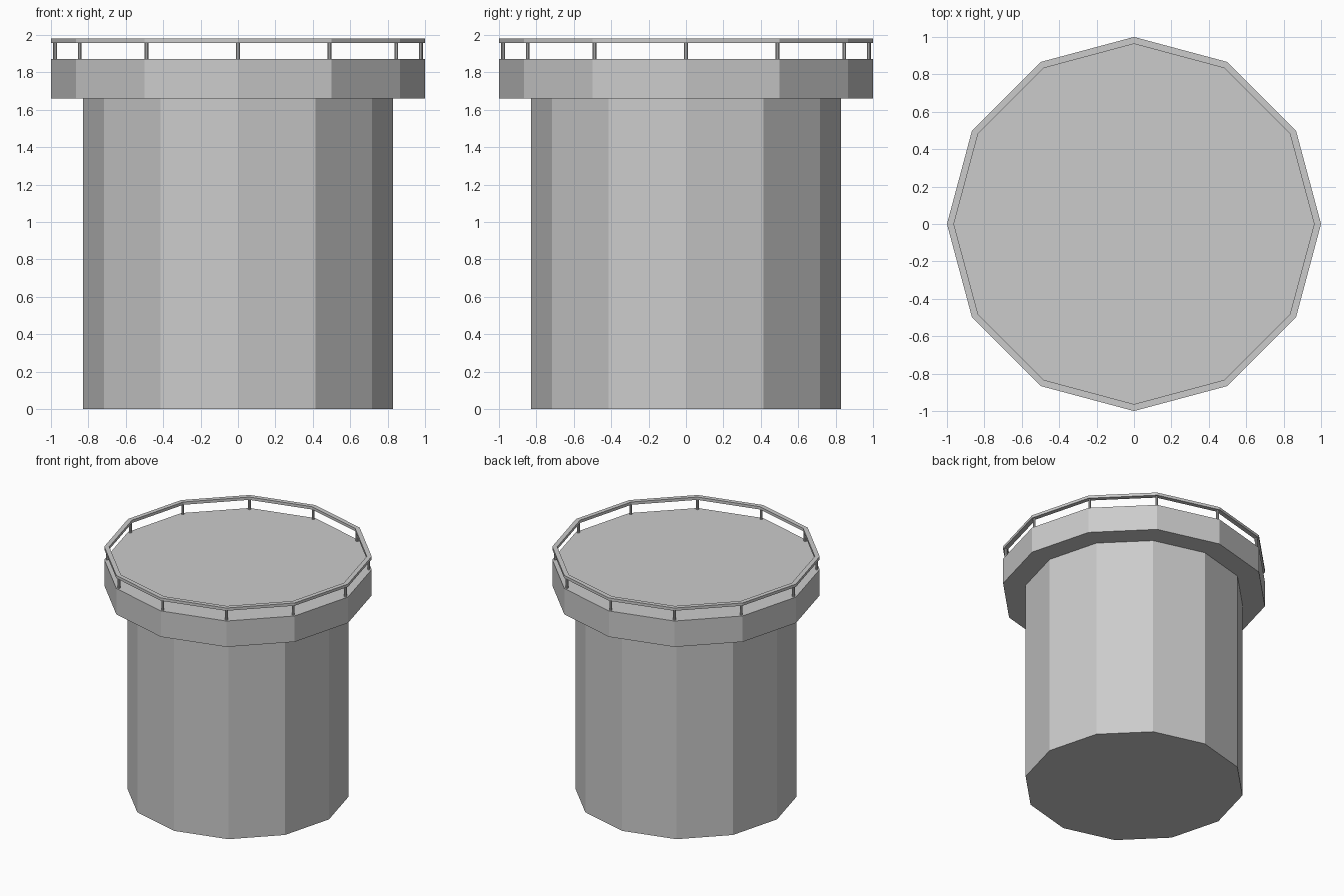
import bpy, bmesh
from math import cos, sin, pi

if "Cube" in bpy.data.objects:
    bpy.data.objects.remove(bpy.data.objects["Cube"])

SIDES = 12


def finish(bm, name):
    bmesh.ops.recalc_face_normals(bm, faces=bm.faces)
    mesh = bpy.data.meshes.new(name)
    bm.to_mesh(mesh)
    bm.free()
    obj = bpy.data.objects.new(name, mesh)
    bpy.context.collection.objects.link(obj)
    return obj


def lathe(name, profile, closed_loop=False):
    """Sweep a (radius, z) profile around z with flat sides."""
    bm = bmesh.new()
    rings = [[bm.verts.new((r * cos(2 * pi * i / SIDES), r * sin(2 * pi * i / SIDES), z))
              for i in range(SIDES)] for r, z in profile]
    pairs = list(zip(rings, rings[1:]))
    if closed_loop:
        pairs.append((rings[-1], rings[0]))
    else:
        bm.faces.new(rings[0])
        bm.faces.new(rings[-1])
    for a, b in pairs:
        for i in range(SIDES):
            j = (i + 1) % SIDES
            bm.faces.new((a[i], a[j], b[j], b[i]))
    return finish(bm, name)


# Tank body with its wider deck, one continuous shell
lathe("tank_body_and_deck", [(0.828, 0), (0.828, 1.66), (1.0, 1.66), (1.0, 1.873)])

# Handrail with a square section
lathe("handrail", [(0.963, 1.957), (1.0, 1.957), (1.0, 1.98), (0.963, 1.98)], True)

# Railing posts, one under each corner of the handrail
for k in range(SIDES):
    a = 2 * pi * k / SIDES
    bm = bmesh.new()
    bmesh.ops.create_cone(bm, cap_ends=True, segments=8, radius1=0.01, radius2=0.01, depth=0.09)
    post = finish(bm, f"railing_post_{k + 1}")
    post.location = (0.978 * cos(a), 0.978 * sin(a), 1.916)
    post.rotation_euler.z = a
